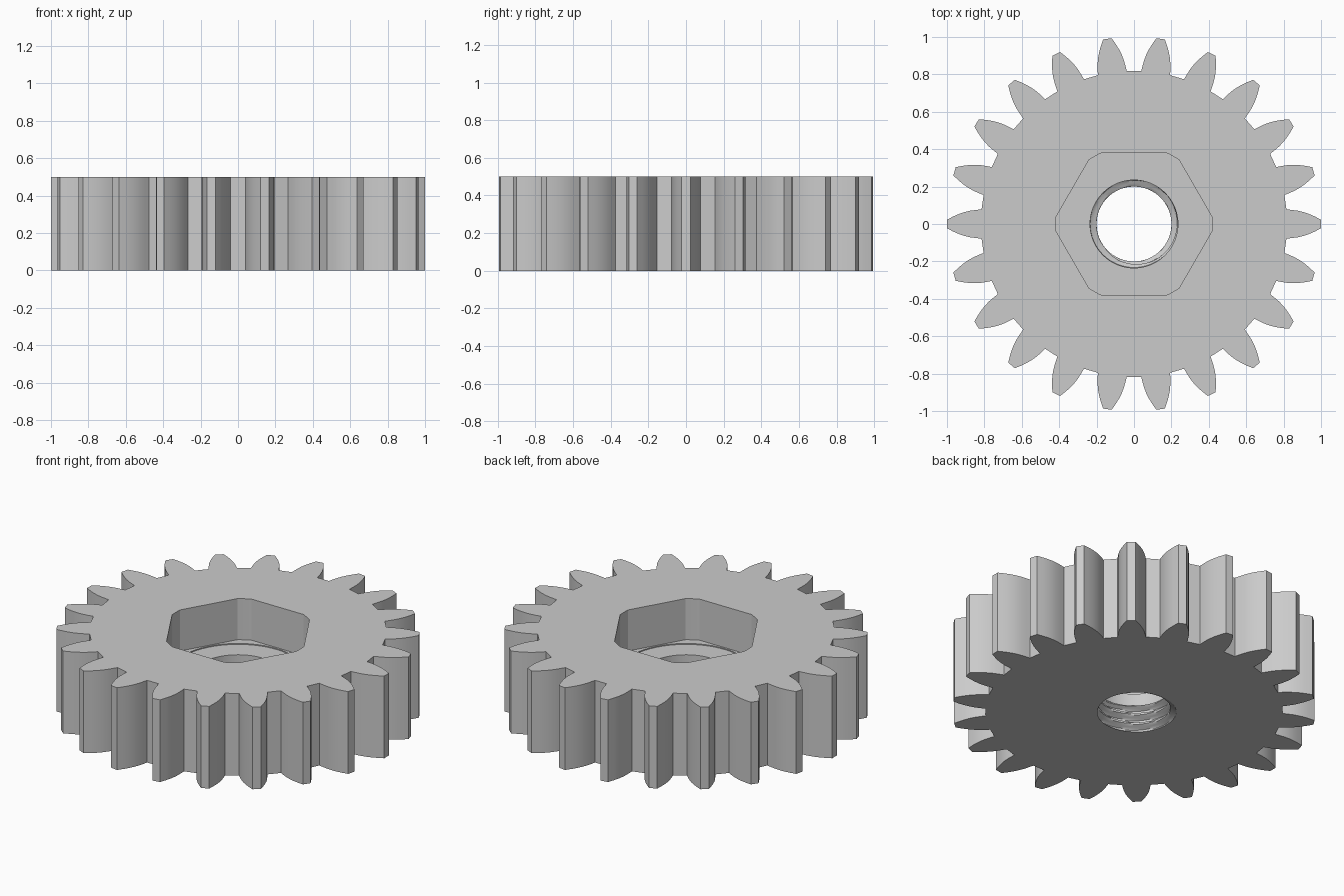
import bpy
import bmesh
from math import cos, sin, pi, radians, acos, hypot, atan2

cube = bpy.data.objects.get("Cube")
if cube:
    bpy.data.objects.remove(cube)

TEETH = 22
HEIGHT = 0.5
FLOOR = 0.25       # floor of the hexagonal pocket
THREAD_TOP = 0.17  # plain bore above this height
PITCH = 0.06
MINOR, MAJOR = 0.2, 0.235

grey = bpy.data.materials.new("light grey")
grey.use_nodes = True
colour = (0.6, 0.6, 0.6, 1)
grey.diffuse_color = colour
grey.node_tree.nodes["Principled BSDF"].inputs["Base Color"].default_value = colour


def polar(r, a):
    return r * cos(a), r * sin(a)


def stack(name, rings):
    """Closed solid through equal-length rings of 3D points, bottom to top."""
    bm = bmesh.new()
    loops = [[bm.verts.new(p) for p in ring] for ring in rings]
    n = len(loops[0])
    for low, high in zip(loops, loops[1:]):
        for i in range(n):
            j = (i + 1) % n
            bm.faces.new((low[i], low[j], high[j], high[i]))
    bm.faces.new(loops[0][::-1])
    bm.faces.new(loops[-1])
    mesh = bpy.data.meshes.new(name)
    bm.to_mesh(mesh)
    bm.free()
    mesh.materials.append(grey)
    obj = bpy.data.objects.new(name, mesh)
    bpy.context.collection.objects.link(obj)
    return obj


def prism(name, outline, z0, z1):
    return stack(name, [[(x, y, z) for x, y in outline] for z in (z0, z1)])


# Toothed body: one curved flank, mirrored and repeated around the axis
flank = [(0.815, 0.078), (0.845, 0.075), (0.875, 0.071), (0.905, 0.064),
         (0.935, 0.054), (0.965, 0.041), (1.0, 0.023)]
tooth = [(x, -y) for x, y in flank] + flank[::-1]
outline = []
for k in range(TEETH):
    turn = 2 * pi * k / TEETH
    outline += [polar(hypot(x, y), atan2(y, x) + turn) for x, y in tooth]
gear = prism("gear_body", outline, 0, HEIGHT)

# Hexagonal pocket with rounded corners
apothem, corner = 0.38, 0.418
half = pi / 6 - acos(apothem / corner)
hexagon = [polar(corner, radians(60 * k) + half * t / 2)
           for k in range(6) for t in range(-2, 3)]
pocket = prism("pocket_cutter", hexagon, FLOOR, HEIGHT + 0.1)

# Very shallow round seat in the pocket floor
seat = prism("seat_cutter", [polar(0.37, 2 * pi * i / 64) for i in range(64)],
             FLOOR - 0.006, FLOOR + 0.05)


# Bore: helical thread below, plain wall above
def bore_radius(a, z):
    phase = (z / PITCH - a / (2 * pi)) % 1
    ridge = min(1, max(0, 1.7 * abs(2 * phase - 1) - 0.35))
    fade = min(1, max(0, (THREAD_TOP - z) / 0.02))
    return MAJOR - (MAJOR - MINOR) * ridge * fade


SEGMENTS, STEP = 64, PITCH / 10
rings = []
for row in range(-3, 52):
    z = row * STEP + 0.0005
    rings.append([(*polar(bore_radius(a, z), a), z)
                  for a in (2 * pi * i / SEGMENTS for i in range(SEGMENTS))])
bore = stack("bore_cutter", rings)

# Cut the openings
for cutter in (pocket, seat, bore):
    cutter.hide_render = True
    cutter.hide_set(True)
    cutter.display_type = 'WIRE'
    mod = gear.modifiers.new(cutter.name, 'BOOLEAN')
    mod.operation = 'DIFFERENCE'
    mod.solver = 'EXACT'
    mod.object = cutter

bpy.context.view_layer.objects.active = gear
gear.select_set(True)
for mod in list(gear.modifiers):
    bpy.ops.object.modifier_apply(modifier=mod.name)
for cutter in (pocket, seat, bore):
    bpy.data.objects.remove(cutter)
bpy.ops.object.shade_smooth_by_angle(angle=radians(25))
